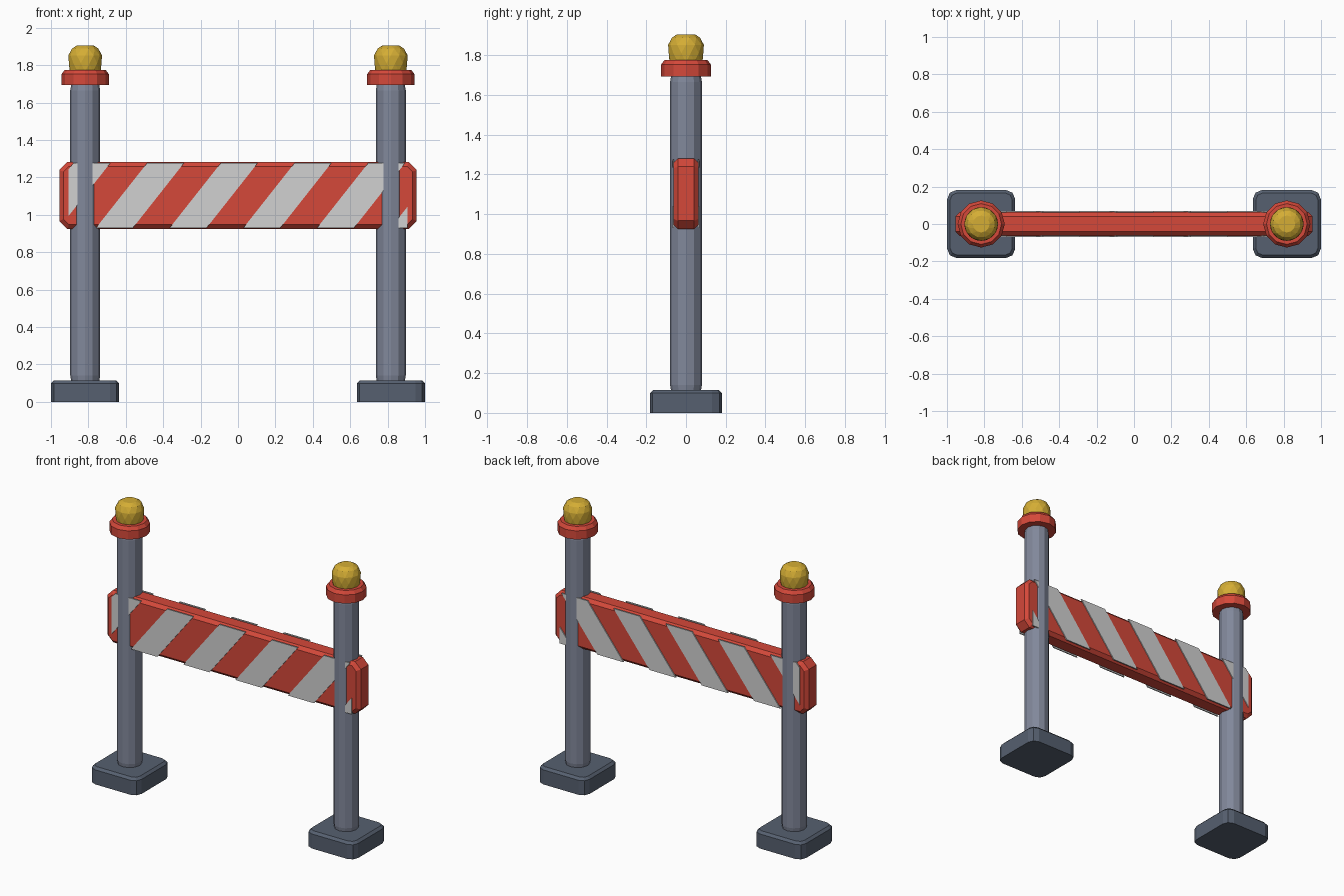
import bpy, bmesh, math
from mathutils import Vector

if "Cube" in bpy.data.objects:
    bpy.data.objects.remove(bpy.data.objects["Cube"])


def material(name, rgb):
    m = bpy.data.materials.new(name)
    m.diffuse_color = (*rgb, 1.0)
    m.use_nodes = True
    m.node_tree.nodes["Principled BSDF"].inputs["Base Color"].default_value = m.diffuse_color
    return m


RED = material("signal_red", (0.66, 0.065, 0.042))
WHITE = material("stripe_white", (0.64, 0.64, 0.64))
STEEL = material("post_grey", (0.22, 0.245, 0.325))
DARK = material("base_slate", (0.093, 0.117, 0.162))
AMBER = material("lamp_amber", (0.66, 0.42, 0.035))


def finish(bm, name, mat, loc=(0, 0, 0)):
    bmesh.ops.recalc_face_normals(bm, faces=bm.faces)
    me = bpy.data.meshes.new(name)
    bm.to_mesh(me)
    bm.free()
    me.materials.append(mat)
    ob = bpy.data.objects.new(name, me)
    ob.location = loc
    bpy.context.collection.objects.link(ob)
    return ob


def box(bm, size, center):
    bmesh.ops.create_cube(bm, size=1)
    for v in bm.verts:
        v.co = Vector(a * b + c for a, b, c in zip(v.co, size, center))


def bevel(bm, edges, width, segments=1):
    bmesh.ops.bevel(bm, geom=edges, offset=width, segments=segments,
                    profile=0.5, affect='EDGES')


def lathe(profile, sides=12, twist=False):
    """Rings of (radius, z); twisted rings alternate by half a step."""
    bm = bmesh.new()
    rings = []
    for k, (r, z) in enumerate(profile):
        off = 0.5 * (k % 2) if twist else 0
        rings.append([bm.verts.new((r * math.cos(math.tau * (i + off) / sides),
                                    r * math.sin(math.tau * (i + off) / sides), z))
                      for i in range(sides)])
    for k, (a, b) in enumerate(zip(rings, rings[1:])):
        for i in range(sides):
            j = (i + 1) % sides
            if not twist:
                bm.faces.new((a[i], a[j], b[j], b[i]))
            elif k % 2 == 0:
                bm.faces.new((a[i], a[j], b[i]))
                bm.faces.new((a[j], b[j], b[i]))
            else:
                bm.faces.new((a[i], a[j], b[j]))
                bm.faces.new((a[i], b[j], b[i]))
    bm.faces.new(rings[0][::-1])
    bm.faces.new(rings[-1])
    return bm


# Uprights: base, post, collar and lamp on each side
for side, sx in (("left", -1), ("right", 1)):
    loc = (sx * 0.817, 0, 0)
    bm = bmesh.new()
    box(bm, (0.364, 0.364, 0.115), (0, 0, 0.0575))
    bevel(bm, [e for e in bm.edges
               if abs(e.verts[0].co.z - e.verts[1].co.z) > 0.05], 0.05, 2)
    bevel(bm, [e for e in bm.edges
               if all(v.co.z > 0.11 for v in e.verts)], 0.016)
    finish(bm, side + "_base", DARK, loc)

    finish(lathe([(0.073, 0.1), (0.08, 0.14), (0.08, 1.665), (0.074, 1.7)]),
           side + "_post", STEEL, loc)
    finish(lathe([(0.126, 1.693), (0.126, 1.752), (0.109, 1.775)]),
           side + "_collar", RED, loc)
    finish(lathe([(0.083, 1.765), (0.09, 1.81), (0.09, 1.852),
                  (0.073, 1.888), (0.045, 1.905)], twist=True),
           side + "_lamp", AMBER, loc)

# Board: cut corners, then chamfered front and back outlines
BOT, TOP = 0.925, 1.281
bm = bmesh.new()
box(bm, (1.91, 0.126, TOP - BOT), (0, 0, (BOT + TOP) / 2))
bevel(bm, [e for e in bm.edges
           if abs(e.verts[0].co.y - e.verts[1].co.y) > 0.05], 0.042)
bevel(bm, [e for e in bm.edges
           if abs(e.verts[0].co.y - e.verts[1].co.y) < 0.001], 0.022)
finish(bm, "board", RED)

# Slanted stripe plates on both faces, trimmed at the board ends
PERIOD, WIDTH, SLANT, END = 0.394, 0.197, 0.273, 0.905
Z0, Z1 = 0.93, 1.276
for face, sy in (("front", -1), ("back", 1)):
    for n in range(6):
        x = -0.88 + PERIOD * n
        bm = bmesh.new()
        bm.faces.new([bm.verts.new((px, sy * 0.061, pz)) for px, pz in
                      ((x - SLANT, Z0), (x - SLANT + WIDTH, Z0),
                       (x + WIDTH, Z1), (x, Z1))])
        for s in (-1, 1):
            bmesh.ops.bisect_plane(bm, geom=bm.verts[:] + bm.edges[:] + bm.faces[:],
                                   plane_co=(s * END, 0, 0), plane_no=(s, 0, 0),
                                   clear_outer=True)
        if not bm.faces:
            bm.free()
            continue
        ext = bmesh.ops.extrude_face_region(bm, geom=bm.faces[:])
        for v in ext["geom"]:
            if isinstance(v, bmesh.types.BMVert):
                v.co.y += sy * 0.008
        # Close the inner side if the extrusion left it open
        bmesh.ops.holes_fill(bm, edges=[e for e in bm.edges if e.is_boundary])
        finish(bm, f"{face}_stripe_{n + 1}", WHITE)
